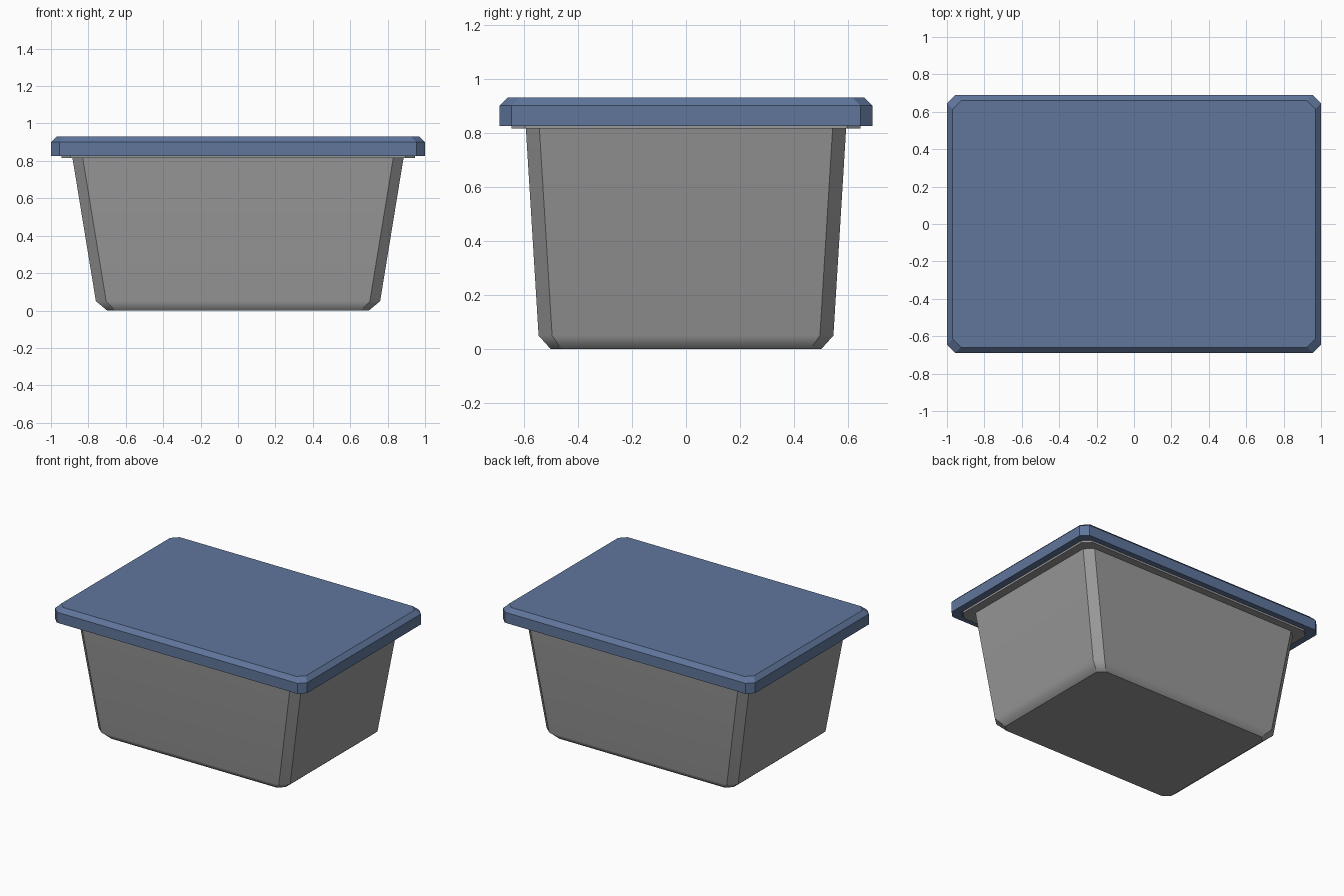
import bpy
import bmesh

old = bpy.data.objects.get("Cube")
if old:
    bpy.data.objects.remove(old, do_unlink=True)


def material(name, rgb):
    m = bpy.data.materials.new(name)
    m.use_nodes = True
    m.diffuse_color = (*rgb, 1)
    m.node_tree.nodes["Principled BSDF"].inputs["Base Color"].default_value = (*rgb, 1)
    return m


def corner_cut_ring(bm, hx, hy, cx, cy, z):
    """Rectangle with cut corners, counter-clockwise."""
    pts = [(hx, -hy + cy), (hx, hy - cy), (hx - cx, hy), (-hx + cx, hy),
           (-hx, hy - cy), (-hx, -hy + cy), (-hx + cx, -hy), (hx - cx, -hy)]
    return [bm.verts.new((x, y, z)) for x, y in pts]


def loft(name, rings, mat, soft_rings=()):
    """Skin the rings in order and cap both ends; soft rings blend smoothly."""
    bm = bmesh.new()
    loops = [corner_cut_ring(bm, *r) for r in rings]
    for a, b in zip(loops, loops[1:]):
        for i in range(len(a)):
            j = (i + 1) % len(a)
            bm.faces.new((a[i], a[j], b[j], b[i]))
    bm.faces.new(loops[0])
    bm.faces.new(loops[-1])
    bmesh.ops.recalc_face_normals(bm, faces=bm.faces[:])
    soft = [set(loops[k]) for k in soft_rings]
    for f in bm.faces:
        f.smooth = True
    for e in bm.edges:
        e.smooth = any(set(e.verts) <= s for s in soft)
    me = bpy.data.meshes.new(name)
    bm.to_mesh(me)
    bm.free()
    me.materials.append(mat)
    ob = bpy.data.objects.new(name, me)
    bpy.context.collection.objects.link(ob)
    # keep the large walls flat and blend only the narrow bevels
    wn = ob.modifiers.new("Flat walls", 'WEIGHTED_NORMAL')
    wn.keep_sharp = True
    return ob


grey = material("grey plastic", (0.32, 0.32, 0.32))
blue = material("blue plastic", (0.115, 0.18, 0.33))

# Tapered tub with a bevelled foot, an outward rim and a hollow inside
loft("tub", [
    (0.70, 0.50, 0.045, 0.04, 0.0),
    (0.76, 0.545, 0.055, 0.05, 0.05),
    (0.885, 0.592, 0.055, 0.05, 0.815),
    (0.945, 0.645, 0.05, 0.05, 0.815),
    (0.945, 0.645, 0.05, 0.05, 0.87),
    (0.86, 0.567, 0.05, 0.045, 0.87),
    (0.735, 0.52, 0.05, 0.045, 0.05),
    (0.70, 0.49, 0.045, 0.04, 0.03),
], grey, soft_rings=(1,))

# Lid with a bevelled top edge, and a skirt that wraps the rim
loft("lid", [
    (0.95, 0.65, 0.05, 0.05, 0.875),
    (0.95, 0.65, 0.05, 0.05, 0.825),
    (1.0, 0.69, 0.045, 0.045, 0.825),
    (1.0, 0.69, 0.045, 0.045, 0.9),
    (0.97, 0.66, 0.045, 0.045, 0.93),
], blue)
